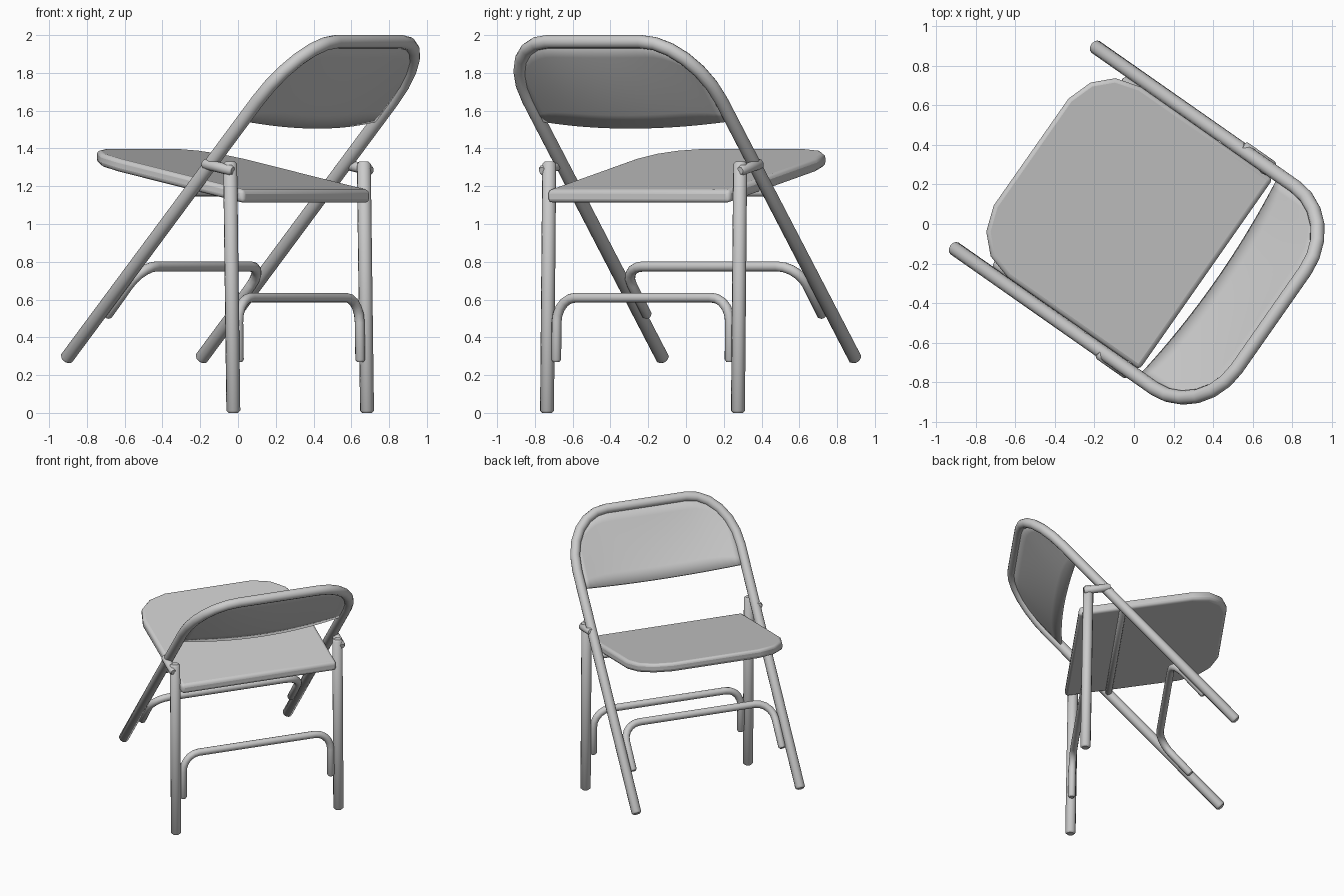
import bpy, bmesh
from math import sin, cos, pi, radians, sqrt
from mathutils import Vector

if "Cube" in bpy.data.objects:
    bpy.data.objects.remove(bpy.data.objects["Cube"])

TURN = radians(-35)          # chair is turned; local +x points to the backrest


def finish(obj, angle=40):
    obj.rotation_euler.z = TURN
    bpy.ops.object.select_all(action='DESELECT')
    obj.select_set(True)
    bpy.context.view_layer.objects.active = obj
    if obj.type == 'CURVE':
        bpy.ops.object.convert(target='MESH')
    bpy.ops.object.shade_smooth_by_angle(angle=radians(angle))


def tube(name, pts, r, cap=0.012):
    """Round tube along points, with chamfered ends."""
    pts = [Vector(p) for p in pts]
    a = pts[0] + (pts[1] - pts[0]).normalized() * cap
    b = pts[-1] + (pts[-2] - pts[-1]).normalized() * cap
    path = [(pts[0], 0.68), (a, 1)] + [(p, 1) for p in pts[1:-1]] + [(b, 1), (pts[-1], 0.68)]
    cu = bpy.data.curves.new(name, 'CURVE')
    cu.dimensions = '3D'
    cu.bevel_depth = r
    cu.bevel_resolution = 4
    cu.use_fill_caps = True
    sp = cu.splines.new('POLY')
    sp.points.add(len(path) - 1)
    for q, (p, rad) in zip(sp.points, path):
        q.co = (*p, 1)
        q.radius = rad
    obj = bpy.data.objects.new(name, cu)
    bpy.context.collection.objects.link(obj)
    finish(obj, 50)


def arch(start, end, w, bend_v, bend_s, n=6):
    """Inverted U in the plane spanned by y and the start-end line (x, z)."""
    (x0, z0), (x1, z1) = start, end
    length = sqrt((x1 - x0) ** 2 + (z1 - z0) ** 2)
    half = [(w, 0)]
    for i in range(n + 1):
        t = pi / 2 * i / n
        half.append((w - bend_v + bend_v * cos(t), length - bend_s + bend_s * sin(t)))
    full = half + [(-v, s) for v, s in reversed(half)]
    return [(x0 + (x1 - x0) * s / length, v, z0 + (z1 - z0) * s / length) for v, s in full]


def mesh_object(name, bm):
    bmesh.ops.recalc_face_normals(bm, faces=bm.faces)
    me = bpy.data.meshes.new(name)
    bm.to_mesh(me)
    bm.free()
    obj = bpy.data.objects.new(name, me)
    bpy.context.collection.objects.link(obj)
    return obj


# Main bent frame: front feet up to the backrest hoop
FOOT, TOP = (-0.68, 0.28), (0.845, 1.965)
tube("main_frame", arch(FOOT, TOP, 0.622, 0.32, 0.42), 0.036)

# Rear legs and the links that join them to the frame
for side, label in ((-1, "left"), (1, "right")):
    y = side * 0.617
    tube("rear_leg_" + label, [(0.402, y, 0), (0.381, y, 1.33)], 0.037)
    y = side * 0.64
    tube("hinge_link_" + label, [(0.225, y, 1.32), (0.415, y, 1.282)], 0.028)

# Bent cross braces
tube("front_brace", arch((-0.455, 0.51), (-0.225, 0.775), 0.566, 0.13, 0.13, 5), 0.027)
tube("rear_brace", arch((0.398, 0.27), (0.392, 0.61), 0.56, 0.12, 0.13, 5), 0.026)

# Pivot rod under the seat
tube("seat_pivot_rod", [(0.13, -0.61, 1.17), (0.13, 0.61, 1.17)], 0.024)

# Seat: tilted slab with rounded front corners and rolled edges
half = [(0.445, 0.588), (-0.37, 0.588), (-0.5, 0.55), (-0.59, 0.46), (-0.635, 0.33)]
outline = half + [(x, -y) for x, y in reversed(half)]
bm = bmesh.new()
face = bm.faces.new([bm.verts.new((x, y, 1.11 + (0.445 - x) * 0.205)) for x, y in outline])
ext = bmesh.ops.extrude_face_region(bm, geom=[face])
bmesh.ops.translate(bm, vec=(0, 0, 0.07),
                    verts=[g for g in ext['geom'] if isinstance(g, bmesh.types.BMVert)])
seat = mesh_object("seat", bm)
bev = seat.modifiers.new("rolled_edge", 'BEVEL')
bev.width = 0.022
bev.segments = 3
bev.limit_method = 'ANGLE'
bev.angle_limit = radians(50)
finish(seat)

# Backrest panel: fills the hoop, lower edge bowed backwards
L = sqrt((TOP[0] - FOOT[0]) ** 2 + (TOP[1] - FOOT[1]) ** 2)
dx, dz = (TOP[0] - FOOT[0]) / L, (TOP[1] - FOOT[1]) / L
LOW, COLS, ROWS, W = 1.71, 24, 6, 0.605
bm = bmesh.new()
grid = []
for i in range(COLS + 1):
    v = -W + 2 * W * i / COLS
    k = max(0, abs(v) - 0.302) / 0.32
    top = L - 0.42 + 0.42 * sqrt(1 - k * k)
    col = []
    for j in range(ROWS + 1):
        t = j / ROWS
        s = LOW + (top - LOW) * t
        bow = 0.055 * (1 - (v / W) ** 2) * (1 - t * t)
        col.append(bm.verts.new((FOOT[0] + dx * s + dz * bow, v, FOOT[1] + dz * s - dx * bow)))
    grid.append(col)
for a, b in zip(grid, grid[1:]):
    for j in range(ROWS):
        bm.faces.new((a[j], b[j], b[j + 1], a[j + 1]))
panel = mesh_object("backrest_panel", bm)
sol = panel.modifiers.new("thickness", 'SOLIDIFY')
sol.thickness = 0.018
sol.offset = 0
finish(panel)
